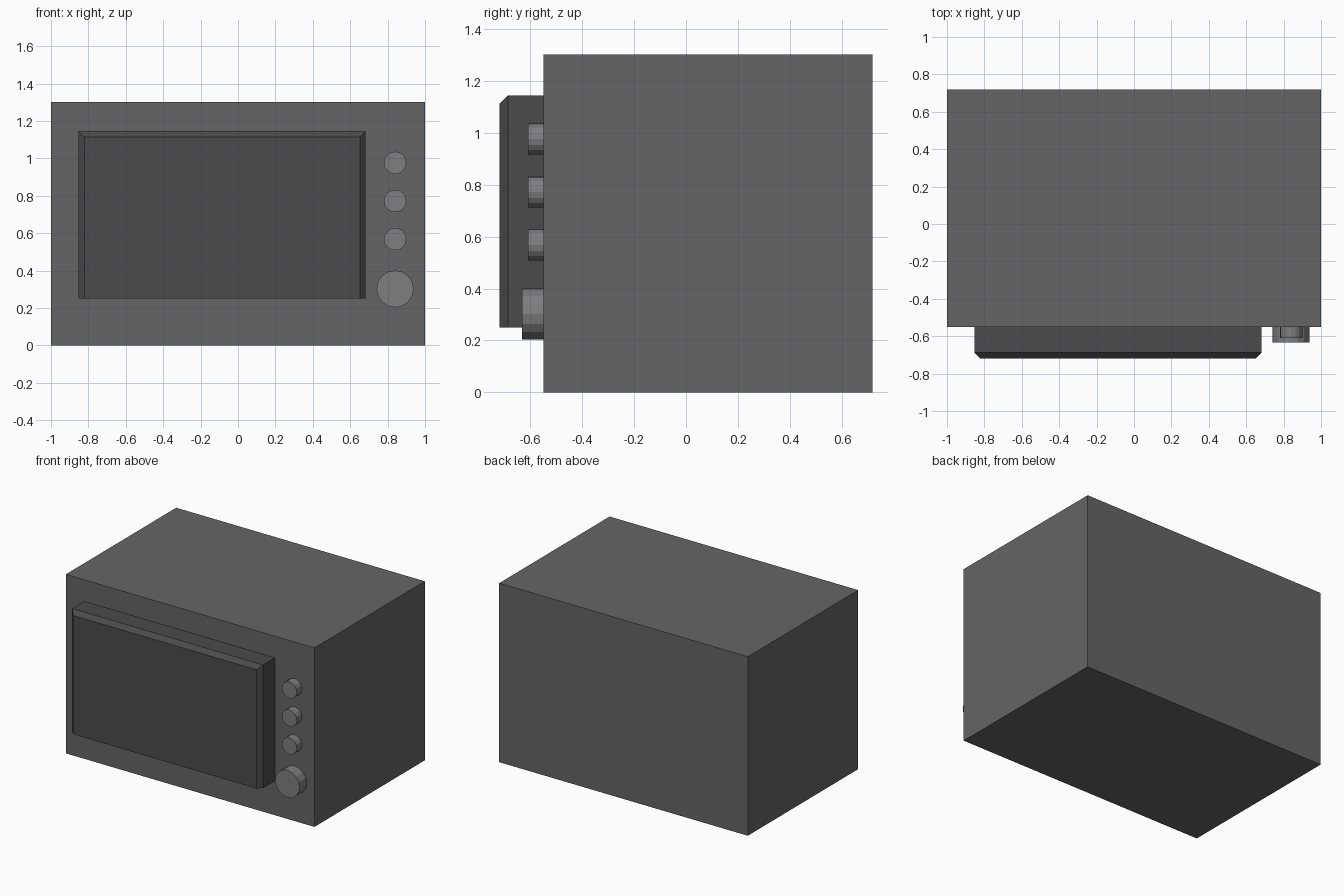
import bpy, bmesh, math

if "Cube" in bpy.data.objects:
    bpy.data.objects.remove(bpy.data.objects["Cube"])

FRONT = -0.55   # front plane of the casing


def material(name, v):
    m = bpy.data.materials.new(name)
    m.diffuse_color = (v, v, v, 1)
    m.use_nodes = True
    m.node_tree.nodes["Principled BSDF"].inputs["Base Color"].default_value = m.diffuse_color
    return m


def box(name, lo, hi, mat):
    size = [b - a for a, b in zip(lo, hi)]
    mid = [(a + b) / 2 for a, b in zip(lo, hi)]
    mesh = bpy.data.meshes.new(name)
    bm = bmesh.new()
    bmesh.ops.create_cube(bm, size=1)
    bmesh.ops.scale(bm, vec=size, verts=bm.verts)
    bmesh.ops.translate(bm, vec=mid, verts=bm.verts)
    bm.to_mesh(mesh)
    bm.free()
    obj = bpy.data.objects.new(name, mesh)
    bpy.context.collection.objects.link(obj)
    mesh.materials.append(mat)
    return obj


def knob(name, z, radius, depth, mat):
    bpy.ops.mesh.primitive_cylinder_add(
        vertices=16, radius=radius, depth=depth,
        location=(0.84, FRONT - depth / 2, z), rotation=(math.pi / 2, 0, 0))
    obj = bpy.context.object
    obj.name = name
    obj.data.materials.append(mat)


casing_grey = material("casing_grey", 0.13)
door_grey = material("door_grey", 0.07)
knob_grey = material("knob_grey", 0.21)

# Casing
box("casing", (-1, FRONT, 0), (1, 0.718, 1.302), casing_grey)

# Door: front edges chamfered on the top and both sides, square at the bottom
door = box("door", (-0.853, -0.718, 0.25), (0.682, FRONT, 1.145), door_grey)
bm = bmesh.new()
bm.from_mesh(door.data)
rim = [e for e in bm.edges
       if all(v.co.y < -0.7 for v in e.verts)
       and not all(v.co.z < 0.3 for v in e.verts)]
bmesh.ops.bevel(bm, geom=rim, offset=0.031, segments=1, affect='EDGES')
bm.to_mesh(door.data)
bm.free()

# Control column: three small knobs above a large one
for i, z in enumerate((0.976, 0.772, 0.568)):
    knob(f"small_knob_{i + 1}", z, 0.06, 0.06, knob_grey)
knob("large_knob", 0.302, 0.099, 0.083, knob_grey)
